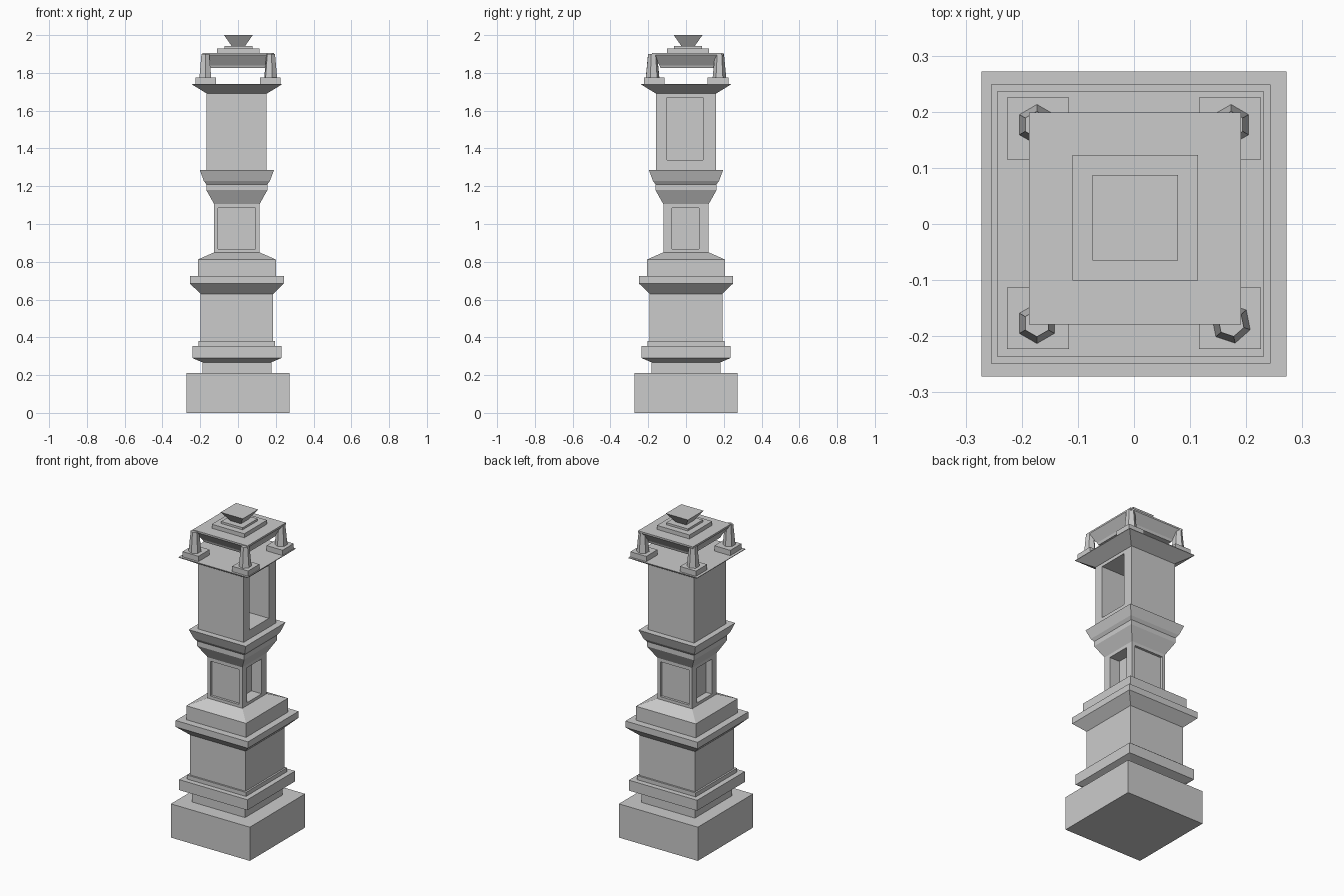
import bpy, math

if "Cube" in bpy.data.objects:
    bpy.data.objects.remove(bpy.data.objects["Cube"])


def square_loft(name, profile, cx=0.0, cy=0.0):
    """Stack of square rings; profile holds (half width, z) pairs."""
    verts, faces = [], []
    for h, z in profile:
        verts += [(cx + sx * h, cy + sy * h, z)
                  for sx, sy in ((-1, -1), (1, -1), (1, 1), (-1, 1))]
    for i in range(len(profile) - 1):
        a = 4 * i
        for k in range(4):
            n = (k + 1) % 4
            faces.append((a + k, a + n, a + n + 4, a + k + 4))
    last = len(verts)
    faces += [(3, 2, 1, 0), (last - 4, last - 3, last - 2, last - 1)]
    mesh = bpy.data.meshes.new(name)
    mesh.from_pydata(verts, [], faces)
    obj = bpy.data.objects.new(name, mesh)
    bpy.context.collection.objects.link(obj)
    return obj


def carve(obj, lo, hi):
    """Cut a box-shaped niche between two corners."""
    centre = [(a + b) / 2 for a, b in zip(lo, hi)]
    bpy.ops.mesh.primitive_cube_add(size=1, location=centre)
    cutter = bpy.context.object
    cutter.name = "niche_cutter"
    cutter.scale = [b - a for a, b in zip(lo, hi)]
    cutter.hide_render = True
    mod = obj.modifiers.new("niche", 'BOOLEAN')
    mod.operation, mod.solver, mod.object = 'DIFFERENCE', 'EXACT', cutter
    bpy.context.view_layer.objects.active = obj
    bpy.ops.object.modifier_apply(modifier=mod.name)
    bpy.data.objects.remove(cutter)


CX = -0.006  # the column sits slightly off the plinth centre

# Plinth and lower pedestal with mouldings
square_loft("plinth", [(0.272, 0), (0.272, 0.21)])
square_loft("pedestal", [
    (0.183, 0.21), (0.183, 0.268), (0.235, 0.29), (0.235, 0.355),
    (0.203, 0.355), (0.203, 0.38), (0.192, 0.38), (0.192, 0.63),
    (0.249, 0.685), (0.249, 0.725), (0.206, 0.725), (0.206, 0.812),
    (0.12, 0.85)], CX)

# Narrow shaft: shallow panels front and back, deeper niches at the sides
shaft = square_loft("shaft", [(0.12, 0.85), (0.12, 1.105)], CX)
carve(shaft, (-0.106, -0.2, 0.868), (0.092, -0.105, 1.085))
carve(shaft, (-0.106, 0.105, 0.868), (0.092, 0.2, 1.085))
carve(shaft, (CX + 0.05, -0.075, 0.868), (0.2, 0.07, 1.085))
carve(shaft, (-0.2, -0.075, 0.868), (CX - 0.08, 0.07, 1.085))

# Flared collar
square_loft("collar", [
    (0.12, 1.105), (0.162, 1.18), (0.162, 1.21), (0.175, 1.228),
    (0.196, 1.285)], CX)

# Upper body with one tall niche on the right
upper = square_loft("upper_body", [(0.158, 1.285), (0.158, 1.69)], CX - 0.002)
carve(upper, (-0.12, -0.1, 1.34), (0.3, 0.09, 1.67))

# Cornice plate
square_loft("cornice", [(0.158, 1.69), (0.237, 1.738), (0.237, 1.742)], CX)

# Four corner posts on square feet
for sx in (-1, 1):
    for sy in (-1, 1):
        square_loft("post_foot", [(0.055, 1.742), (0.055, 1.775)],
                    sx * 0.171, sy * 0.169 + 0.001)
        bpy.ops.mesh.primitive_cone_add(
            vertices=6, radius1=0.036, radius2=0.024, depth=0.125,
            location=(sx * 0.173, sy * 0.177, 1.8375),
            rotation=(0, 0, 0.2 if (sx, sy) == (1, -1) else 0))
        bpy.context.object.name = "corner_post"

# Roof slab, step and finial
square_loft("roof", [(0.145, 1.825), (0.15, 1.84), (0.189, 1.895),
                     (0.189, 1.905)], 0.002, 0.010)
square_loft("roof_step", [(0.112, 1.905), (0.112, 1.93), (0.074, 1.93),
                          (0.074, 1.943)], 0.002, 0.011)
square_loft("finial", [(0.036, 1.943), (0.076, 2.0)], 0.002, 0.011)
